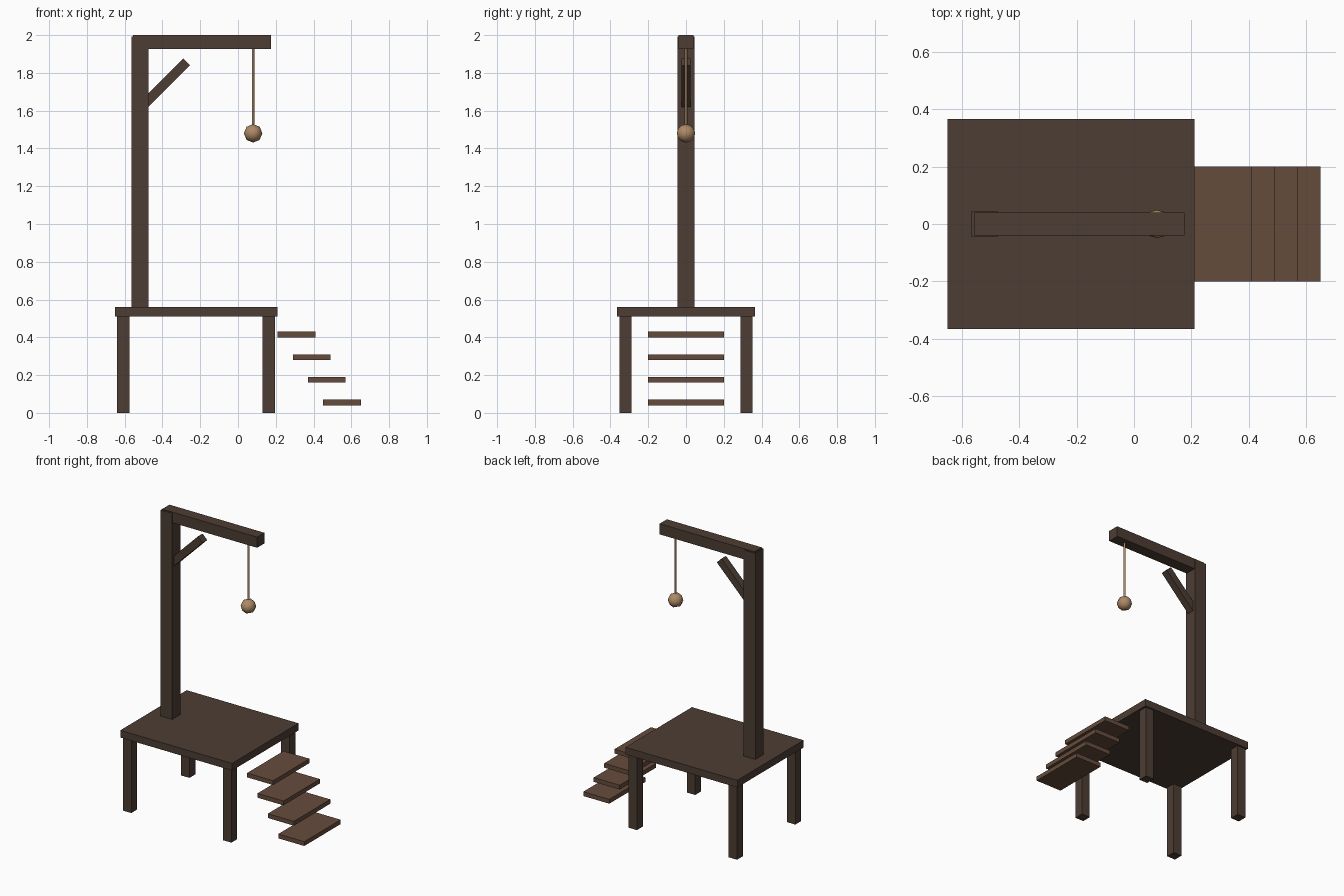
import bpy
from math import radians, pi

if "Cube" in bpy.data.objects:
    bpy.data.objects.remove(bpy.data.objects["Cube"])


def material(name, rgb):
    m = bpy.data.materials.new(name)
    m.diffuse_color = (*rgb, 1)
    m.use_nodes = True
    m.node_tree.nodes["Principled BSDF"].inputs["Base Color"].default_value = m.diffuse_color
    return m


DARK = material("dark_wood", (0.075, 0.047, 0.034))
STEP = material("step_wood", (0.13, 0.072, 0.045))
ROPE = material("rope", (0.42, 0.25, 0.13))


def box(name, center, size, mat, tilt=0):
    bpy.ops.mesh.primitive_cube_add(size=1, location=center)
    ob = bpy.context.object
    ob.name = name
    ob.scale = size
    bpy.ops.object.transform_apply(location=False, rotation=False, scale=True)
    ob.rotation_euler.y = tilt
    ob.data.materials.append(mat)
    return ob


# Platform and its four legs
box("platform", (-0.22, 0, 0.535), (0.86, 0.73, 0.05), DARK)
for side, x in (("left", -0.607), ("right", 0.163)):
    for end, y in (("front", -0.32), ("back", 0.32)):
        box(f"{end}_{side}_leg", (x, y, 0.255), (0.065, 0.065, 0.51), DARK)

# Upright, cross beam and diagonal brace
box("post", (-0.52, 0, 1.275), (0.09, 0.09, 1.435), DARK)
box("beam", (-0.19, 0, 1.963), (0.73, 0.08, 0.074), DARK)
box("brace", (-0.396, 0, 1.734), (0.35, 0.05, 0.05), DARK, -radians(45))

# Steps descending from the platform
for i in range(4):
    box(f"step_{i + 1}", (0.31 + 0.08 * i, 0, 0.415 - 0.12 * i),
        (0.2, 0.4, 0.03), STEP)

# Rope hanging from the beam
bpy.ops.mesh.primitive_cylinder_add(vertices=8, radius=0.007, depth=0.41,
                                    location=(0.08, 0, 1.733))
rope = bpy.context.object
rope.name = "rope"

# Low-sided knot with its poles along y
bpy.ops.mesh.primitive_uv_sphere_add(segments=8, ring_count=6, radius=0.049,
                                     location=(0.08, 0, 1.48),
                                     rotation=(pi / 2, 0, pi))
knot = bpy.context.object
knot.name = "knot"
for ob in (rope, knot):
    ob.data.materials.append(ROPE)
    bpy.context.view_layer.objects.active = ob
    bpy.ops.object.select_all(action="DESELECT")
    ob.select_set(True)
    bpy.ops.object.shade_smooth_by_angle(angle=radians(60))
